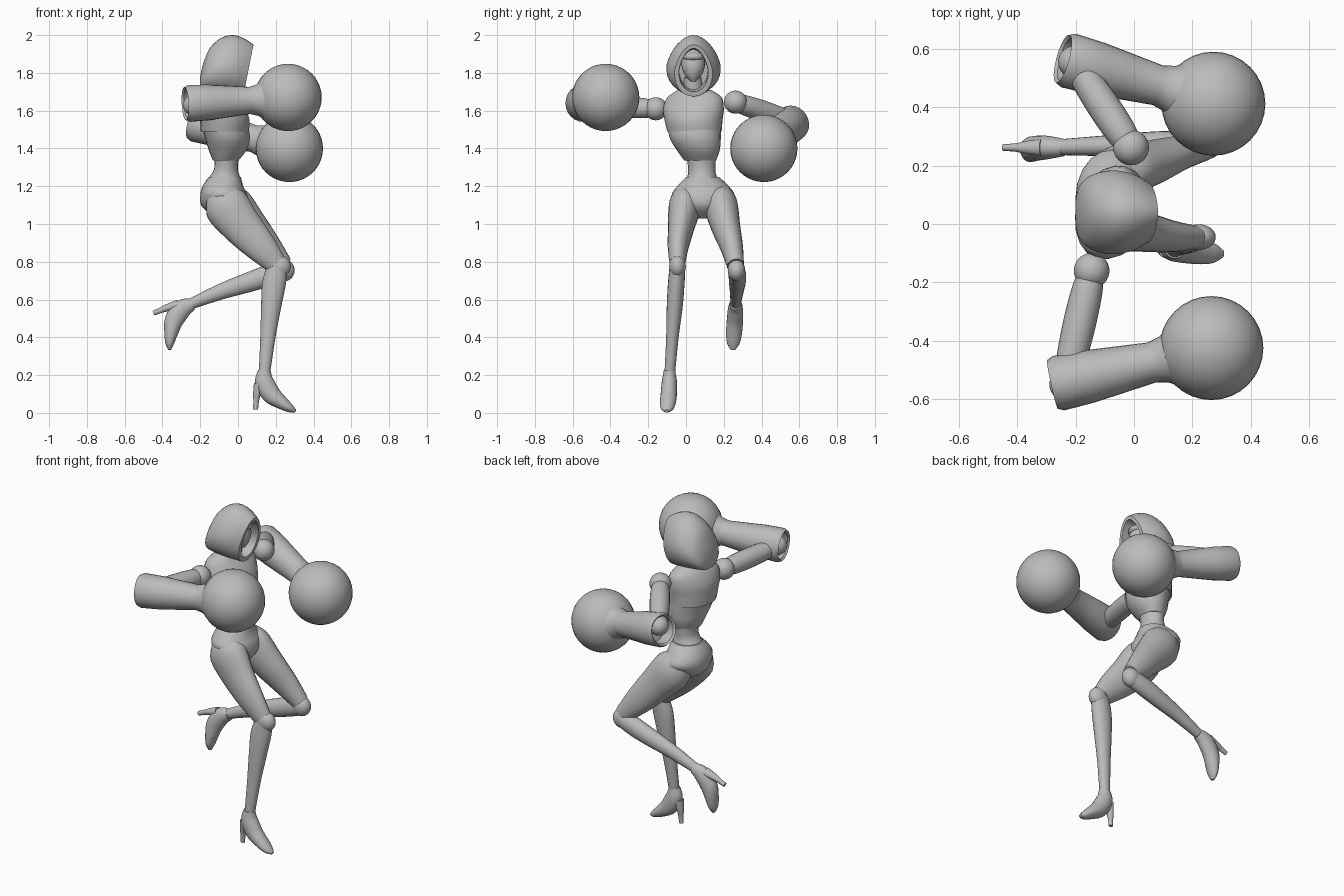
import bpy, bmesh
from math import sin, cos, pi, radians
from mathutils import Vector, Matrix

cube = bpy.data.objects.get("Cube")
if cube:
    bpy.data.objects.remove(cube, do_unlink=True)

grey = bpy.data.materials.new("plain_grey")
grey.use_nodes = True
colour = (0.5, 0.5, 0.5, 1)
grey.diffuse_color = colour
grey.node_tree.nodes["Principled BSDF"].inputs["Base Color"].default_value = colour

LEFT = Vector((0, 1, 0))
CHEST_LEFT = Vector((0.31, 0.95, 0))
UP = Vector((0, 0, 1))


def finish(name, bm, angle=40):
    bmesh.ops.recalc_face_normals(bm, faces=bm.faces)
    mesh = bpy.data.meshes.new(name)
    bm.to_mesh(mesh)
    bm.free()
    mesh.materials.append(grey)
    ob = bpy.data.objects.new(name, mesh)
    bpy.context.collection.objects.link(ob)
    bpy.ops.object.select_all(action='DESELECT')
    ob.select_set(True)
    bpy.context.view_layer.objects.active = ob
    bpy.ops.object.shade_smooth_by_angle(angle=radians(angle))
    return ob


def skin(name, rings, angle=40):
    """Join rings of points into one closed surface."""
    bm = bmesh.new()
    loops = [[bm.verts.new(p) for p in ring] for ring in rings]
    n = len(loops[0])
    for a, b in zip(loops, loops[1:]):
        for i in range(n):
            j = (i + 1) % n
            bm.faces.new((a[i], a[j], b[j], b[i]))
    bm.faces.new(loops[0])
    bm.faces.new(loops[-1])
    return finish(name, bm, angle)


def blend(rows, steps):
    """Catmull-Rom interpolation of ring descriptions."""
    out = []
    rows = [Vector(r) for r in rows]
    for i in range(len(rows) - 1):
        p, q = rows[i], rows[i + 1]
        before, after = rows[max(i - 1, 0)], rows[min(i + 2, len(rows) - 1)]
        for k in range(steps):
            t = k / steps
            m, n = (q - before) / 2, (after - p) / 2
            out.append(p + m * t + (3 * (q - p) - 2 * m - n) * t * t
                       + (2 * (p - q) + m + n) * t ** 3)
    return out + [rows[-1]]


def loft(name, rows, side=LEFT, axis=None, steps=4, sides=20, angle=40):
    """Each row is centre x, y, z, half width and half depth."""
    rows = blend(rows, steps)
    rings = []
    for i, r in enumerate(rows):
        d = axis or rows[min(i + 1, len(rows) - 1)].to_3d() - rows[max(i - 1, 0)].to_3d()
        d = d.normalized()
        u = (side - d * side.dot(d)).normalized()
        v = d.cross(u)
        c = Vector(r[:3])
        rings.append([c + u * r[3] * cos(t) + v * r[4] * sin(t)
                      for t in (2 * pi * k / sides for k in range(sides))])
    return skin(name, rings, angle)


def ball(name, centre, size):
    bm = bmesh.new()
    bmesh.ops.create_uvsphere(bm, u_segments=32, v_segments=20, radius=1)
    size = size if isinstance(size, tuple) else (size,) * 3
    bm.transform(Matrix.Translation(centre) @ Matrix.Diagonal((*size, 1)))
    return finish(name, bm)


# torso: upper chest, corset below it, bare waist, pelvis
loft("upper_chest", [(-.07, .045, 1.49, .146, .125), (-.07, .04, 1.55, .156, .128),
                     (-.08, .04, 1.61, .165, .115), (-.085, .045, 1.67, .15, .085),
                     (-.08, .045, 1.71, .09, .06)], CHEST_LEFT, UP)
loft("corset", [(-.065, .075, 1.335, .085, .065), (-.055, .065, 1.39, .115, .098),
                (-.055, .05, 1.45, .136, .116), (-.065, .045, 1.5, .142, .12)],
     CHEST_LEFT, UP)
loft("waist", [(-.06, .08, 1.4, .085, .07), (-.063, .083, 1.3, .072, .062),
               (-.07, .085, 1.25, .078, .08), (-.075, .088, 1.2, .1, .1)], LEFT, UP)
loft("pelvis", [(-.07, .088, 1.25, .085, .085), (-.08, .09, 1.2, .137, .108),
                (-.075, .09, 1.15, .165, .125), (-.07, .09, 1.09, .115, .12),
                (-.06, .09, 1.03, .03, .05)], LEFT, UP)
loft("neck", [(-.07, .04, 1.66, .06, .055), (-.05, .035, 1.78, .045, .045)])


# hood: arched rings from the back to the rim, then folded inwards
def hood_ring(x, half, low, high):
    ring = []
    for k in range(32):
        t = 2 * pi * k / 32
        s = sin(t)
        y = half * cos(t) * (1 - .22 * max(s, 0)) * (1 + .12 * max(-s, 0))
        z = (low + high) / 2 + (high - low) / 2 * s
        lean = .2 * (z - 1.94) * max(0, min(1, (x + .1) / .15))
        ring.append((x + lean, .04 + y, z))
    return ring


hood = blend([(-.2, .04, 1.71, 1.78), (-.187, .09, 1.7, 1.84), (-.15, .125, 1.695, 1.93),
              (-.09, .142, 1.69, 1.985), (-.03, .14, 1.685, 2.0),
              (.03, .125, 1.68, 1.98), (.08, .1, 1.675, 1.95)], 3)
hood += [(.08, .077, 1.7, 1.93), (-.03, .074, 1.72, 1.92)]
skin("hood", [hood_ring(*r) for r in hood])
loft("face", [(.005, .038, 1.755, .012, .015), (-.005, .038, 1.79, .045, .045),
              (-.01, .038, 1.84, .062, .06), (-.015, .038, 1.9, .055, .05),
              (-.02, .038, 1.93, .02, .02)], LEFT, UP)
ball("brow_band", (-.01, .038, 1.885), (.066, .062, .03))


# arms: shoulder ball, upper arm, elbow ball, hollow cuffed forearm, glove
def arm(prefix, shoulder, elbow, cuff, wrist, glove):
    s, e, c, w, g = map(Vector, (shoulder, elbow, cuff, wrist, glove))
    ball(prefix + "_shoulder", s, .061)
    loft(prefix + "_upper_arm", [(*s.lerp(e, t), r, r) for t, r in
                                 ((.05, .045), (.2, .054), (.55, .056), (1, .046))], UP)
    ball(prefix + "_elbow", e, .055)
    d = (w - c).normalized()
    stations = [(.08, .075), (0, .078), (-.01, .088), (.012, .098), (.12, .094),
                (.22, .084), (.34, .072), (.355, .076), (.385, .084), (.42, .108)]
    loft(prefix + "_forearm", [(*(c + d * t), r, r * .97) for t, r in stations],
         UP, d, steps=1, sides=24)
    ball(prefix + "_glove", g, .178)


arm("right", (-.145, -.16, 1.61), (-.235, -.55, 1.63),
    (-.27, -.548, 1.638), (.08, -.47, 1.655), (.265, -.425, 1.67))
arm("left", (-.01, .262, 1.645), (-.205, .555, 1.55),
    (-.235, .563, 1.535), (.09, .473, 1.45), (.272, .412, 1.4))

# legs
loft("right_thigh", [(-.11, .01, 1.16, .06, .07), (-.065, -.005, 1.1, .085, .118),
                     (.02, -.025, .99, .07, .106), (.12, -.042, .88, .055, .085),
                     (.2, -.045, .79, .042, .058)])
loft("left_thigh", [(-.09, .17, 1.17, .065, .07), (-.04, .185, 1.1, .088, .115),
                    (.055, .21, .99, .077, .1), (.15, .242, .88, .06, .08),
                    (.24, .262, .78, .045, .052)])
ball("right_knee", (.222, -.045, .775), (.058, .044, .058))
ball("left_knee", (.245, .267, .755), (.055, .046, .058))
loft("right_shin", [(.21, -.045, .775, .042, .055), (.19, -.052, .68, .044, .062),
                    (.175, -.06, .56, .042, .053), (.158, -.072, .4, .033, .04),
                    (.14, -.086, .21, .028, .03)])
loft("left_shin", [(.25, .268, .755, .042, .05), (.17, .272, .73, .046, .056),
                   (.07, .272, .696, .045, .053), (-.09, .268, .642, .036, .042),
                   (-.255, .263, .575, .027, .028)])


# high-heeled feet, built at the ankle and turned about it
def foot(prefix, ankle, turn):
    place = Matrix.Translation(ankle) @ Matrix.Rotation(radians(turn), 4, 'Y')
    shoe = loft(prefix + "_foot", [(0, 0, .01, .03, .033), (0, 0, -.05, .04, .05),
                                   (.035, -.003, -.115, .043, .05),
                                   (.09, -.008, -.16, .042, .036),
                                   (.135, -.012, -.19, .033, .023),
                                   (.165, -.014, -.205, .012, .008)], steps=5)
    heel = loft(prefix + "_heel", [(-.03, 0, -.06, .03, .026), (-.04, 0, -.115, .022, .02),
                                   (-.044, 0, -.155, .014, .015),
                                   (-.047, 0, -.197, .012, .013)])
    for part in (shoe, heel):
        part.data.transform(place)


foot("right", (.14, -.088, .215), 0)
foot("left", (-.25, .262, .572), 64)
